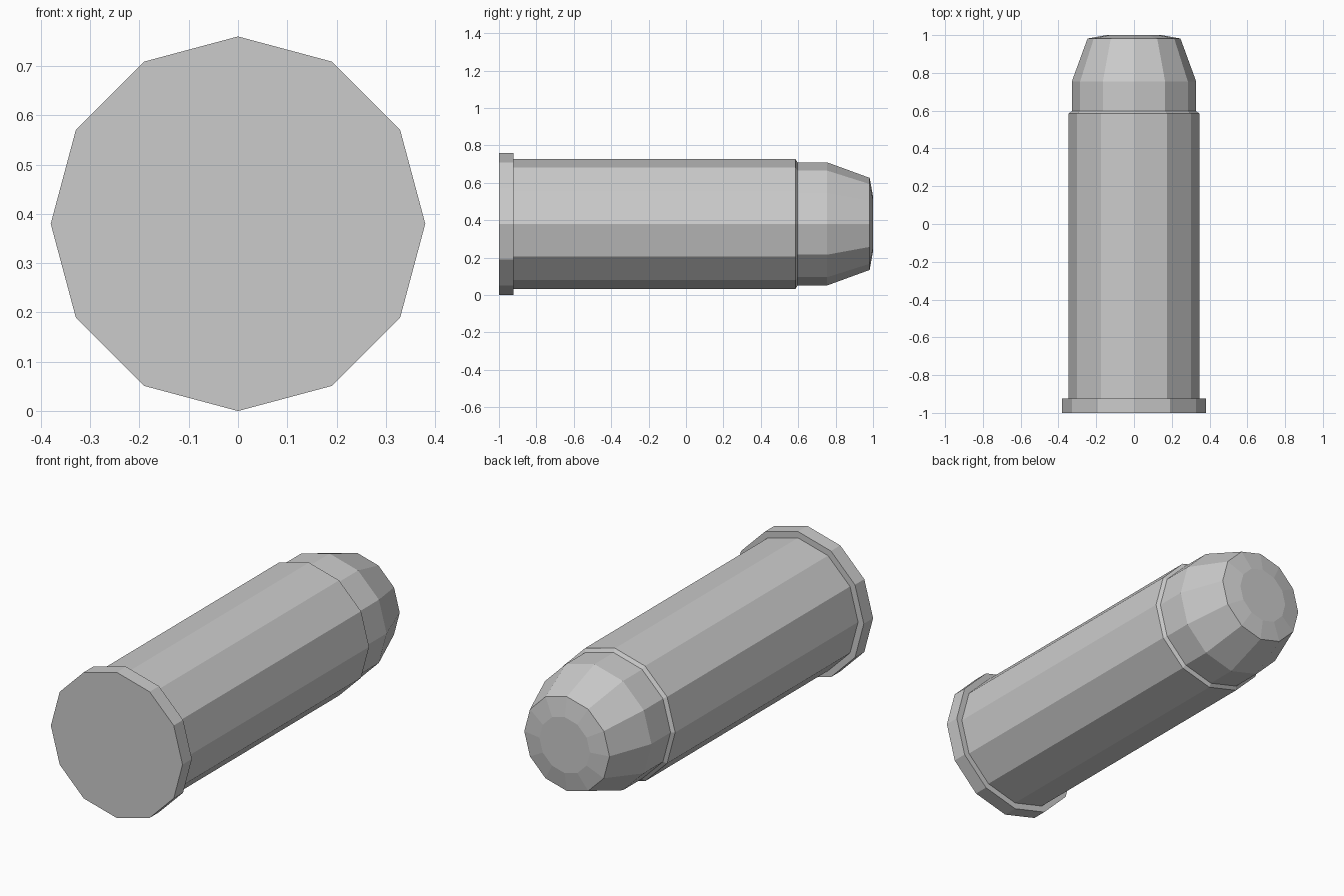
import bpy, bmesh
from math import sin, cos, pi

if "Cube" in bpy.data.objects:
    bpy.data.objects.remove(bpy.data.objects["Cube"])

SIDES = 12
AXIS_Z = 0.38


def lathe(name, profile):
    """Closed 12-sided solid around the y axis from (y, radius) points."""
    bm = bmesh.new()
    rings = []
    for y, r in profile:
        rings.append([bm.verts.new((r * cos(2 * pi * i / SIDES), y,
                                    AXIS_Z + r * sin(2 * pi * i / SIDES)))
                      for i in range(SIDES)])
    for a, b in zip(rings, rings[1:]):
        for i in range(SIDES):
            j = (i + 1) % SIDES
            bm.faces.new((a[i], a[j], b[j], b[i]))
    bm.faces.new(rings[0])
    bm.faces.new(rings[-1])
    bmesh.ops.recalc_face_normals(bm, faces=bm.faces)
    mesh = bpy.data.meshes.new(name)
    bm.to_mesh(mesh)
    bm.free()
    obj = bpy.data.objects.new(name, mesh)
    bpy.context.collection.objects.link(obj)
    return obj


# Rimmed casing, chamfered mouth, stepping into the tapered blunt tip
lathe("cartridge", [
    (-1.0, 0.38), (-0.923, 0.38),      # base rim
    (-0.923, 0.347), (0.585, 0.347),   # casing wall
    (0.597, 0.329),                    # chamfered mouth
    (0.755, 0.329), (0.982, 0.246),    # tip shoulder and taper
    (1.0, 0.146),                      # blunt nose
])
